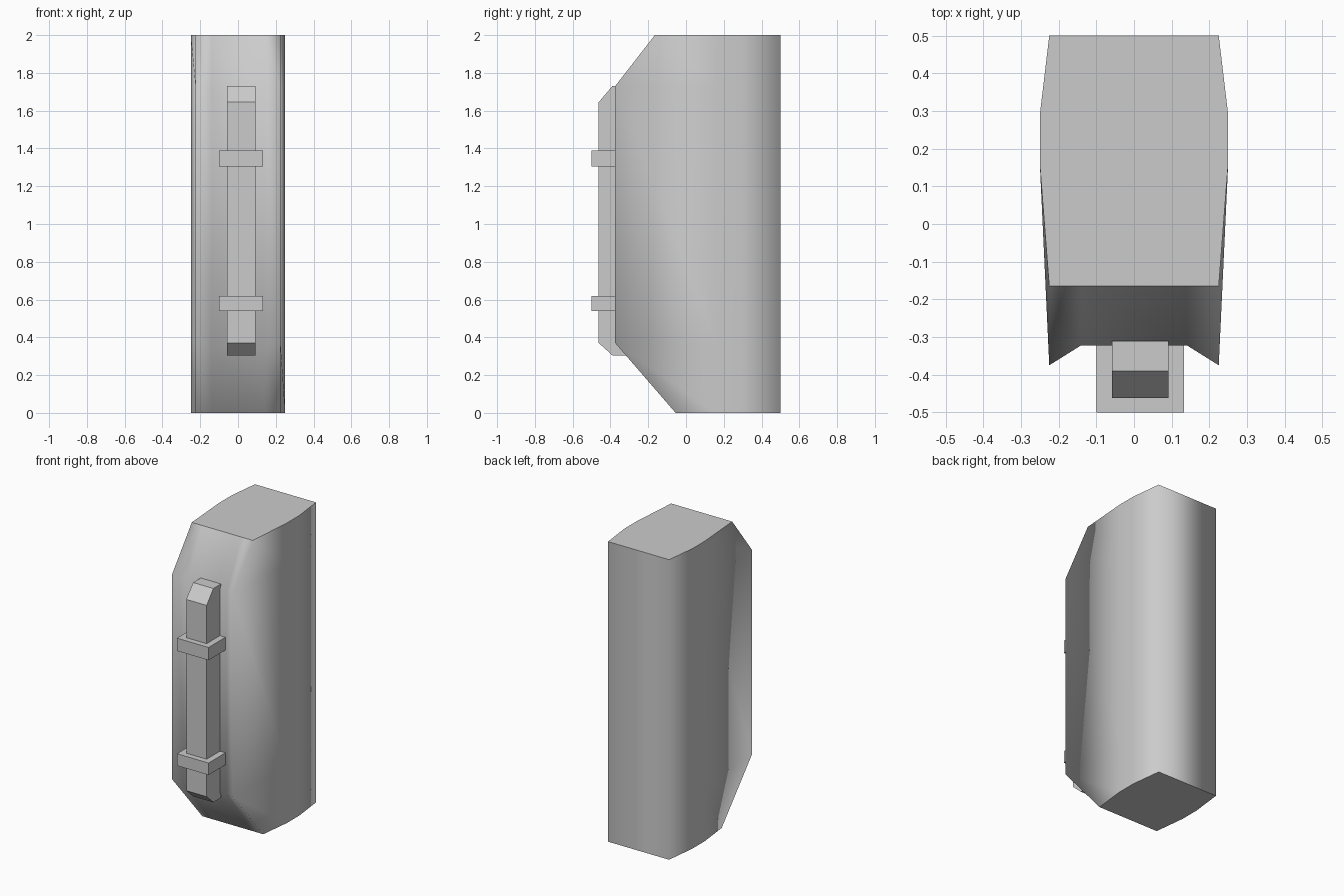
import bpy, bmesh

if "Cube" in bpy.data.objects:
    bpy.data.objects.remove(bpy.data.objects["Cube"])

# Half cross-section: x, y at mid height, y at top, y at bottom, inset of bevel start
HALF = [(.225, .50, .50, .50, 0), (.25, .29, .29, .29, 0), (.25, .16, .16, .16, 0),
        (.225, -.375, -.165, -.055, 0), (.14, -.322, -.165, -.055, .03)]


def make_object(name, bm):
    bmesh.ops.recalc_face_normals(bm, faces=bm.faces)
    mesh = bpy.data.meshes.new(name)
    bm.to_mesh(mesh)
    bm.free()
    obj = bpy.data.objects.new(name, mesh)
    bpy.context.collection.objects.link(obj)
    return obj


def body():
    # Stack four rings: bottom cap, two full sections, top cap
    bm = bmesh.new()
    profile = HALF + [(-p[0],) + p[1:] for p in reversed(HALF)]
    rings = [[bm.verts.new((x, yb, 0)) for x, y, yt, yb, d in profile],
             [bm.verts.new((x, y, .37 - d)) for x, y, yt, yb, d in profile],
             [bm.verts.new((x, y, 1.73 - d)) for x, y, yt, yb, d in profile],
             [bm.verts.new((x, yt, 2)) for x, y, yt, yb, d in profile]]
    n = len(profile)
    for low, high in zip(rings, rings[1:]):
        for i in range(n):
            j = (i + 1) % n
            bm.faces.new((low[i], low[j], high[j], high[i])).smooth = True
    for ring in (rings[0], rings[-1]):
        cap = bm.faces.new(ring)
        for e in cap.edges:
            e.smooth = False
    make_object("body", bm)


def side_profile(name, points, x0, x1):
    # Extrude a y-z outline across x
    bm = bmesh.new()
    face = bm.faces.new([bm.verts.new((x0, y, z)) for y, z in points])
    new = bmesh.ops.extrude_face_region(bm, geom=[face])["geom"]
    bmesh.ops.translate(bm, vec=(x1 - x0, 0, 0),
                        verts=[v for v in new if isinstance(v, bmesh.types.BMVert)])
    make_object(name, bm)


body()

# Front strap with bevelled ends
side_profile("front_strap", [(-.31, .305), (-.39, .305), (-.462, .37),
                             (-.462, 1.645), (-.39, 1.73), (-.31, 1.73)], -.058, .092)

# Two clasps around the strap
for name, z0, z1 in (("lower_clasp", .54, .62), ("upper_clasp", 1.305, 1.39)):
    side_profile(name, [(-.31, z0), (-.5, z0), (-.5, z1), (-.31, z1)], -.10, .133)
